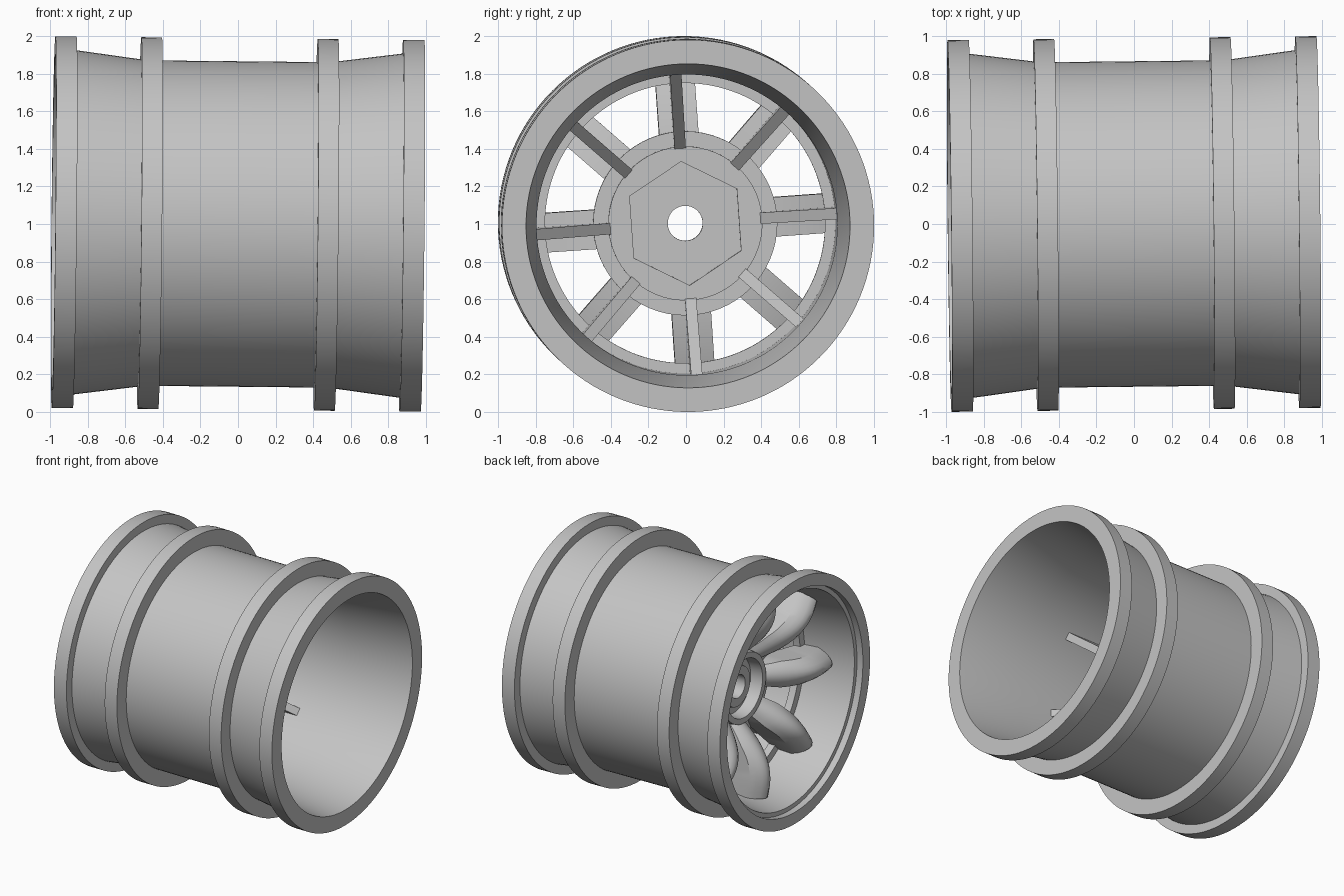
import bpy, bmesh, math
from mathutils import Matrix, Vector

if "Cube" in bpy.data.objects:
    bpy.data.objects.remove(bpy.data.objects["Cube"], do_unlink=True)

# Single plastic grey
GREY = (0.55, 0.55, 0.55, 1.0)
grey = bpy.data.materials.new("plain_grey")
grey.use_nodes = True
grey.diffuse_color = GREY
grey.node_tree.nodes["Principled BSDF"].inputs["Base Color"].default_value = GREY

# The wheel axis runs along x with a very slight lean
PLACE = (Matrix.Translation((0, 0, 1)) @ Matrix.Rotation(0.011, 4, 'Z')
         @ Matrix.Rotation(0.01, 4, 'Y'))
SPOKES = 8
START = math.radians(4)


def finish(name, bm, smooth=True):
    bmesh.ops.recalc_face_normals(bm, faces=bm.faces)
    bm.transform(PLACE)
    mesh = bpy.data.meshes.new(name)
    bm.to_mesh(mesh)
    bm.free()
    mesh.materials.append(grey)
    obj = bpy.data.objects.new(name, mesh)
    bpy.context.collection.objects.link(obj)
    if smooth:
        shade(obj)
    return obj


def shade(obj):
    bpy.ops.object.select_all(action='DESELECT')
    obj.select_set(True)
    bpy.context.view_layer.objects.active = obj
    bpy.ops.object.shade_smooth_by_angle(angle=math.radians(30))


def lathe(bm, profile, segments):
    """Closed (x, radius) profile turned around the x axis."""
    rings = []
    for i in range(segments):
        a = math.tau * i / segments
        rings.append([bm.verts.new((x, r * math.cos(a), r * math.sin(a)))
                      for x, r in profile])
    n = len(profile)
    for i in range(segments):
        here, nxt = rings[i], rings[(i + 1) % segments]
        for j in range(n):
            k = (j + 1) % n
            bm.faces.new((here[j], here[k], nxt[k], nxt[j]))


def spread(bm):
    """Copy one part built along +y to every spoke position."""
    base = bm.verts[:] + bm.edges[:] + bm.faces[:]
    bmesh.ops.rotate(bm, verts=bm.verts[:], matrix=Matrix.Rotation(START, 3, 'X'))
    for i in range(1, SPOKES):
        copy = bmesh.ops.duplicate(bm, geom=base)["geom"]
        bmesh.ops.rotate(bm, verts=[g for g in copy if isinstance(g, bmesh.types.BMVert)],
                         matrix=Matrix.Rotation(math.tau * i / SPOKES, 3, 'X'))


# Barrel with four outer flanges, coned ends and an inner shelf
F = 0.99
outer = [(-0.983, F), (-0.87, F), (-0.87, 0.917), (-0.525, 0.872), (-0.525, F),
         (-0.415, F), (-0.415, 0.867), (0.415, 0.867), (0.415, F),
         (0.525, F), (0.525, 0.872), (0.87, 0.917), (0.87, F), (0.983, F)]
inner = [(0.983, 0.862), (0.45, 0.8), (-0.46, 0.8), (-0.46, 0.745),
         (-0.52, 0.745), (-0.52, 0.805), (-0.93, 0.86), (-0.93, 0.895), (-0.983, 0.895)]
bm = bmesh.new()
lathe(bm, outer + inner, 128)
finish("rim_barrel", bm)

# Hub with a cupped front ring, collar and rear boss
hub_profile = [(-0.47, 0.093), (-0.47, 0.16), (-0.43, 0.17), (-0.43, 0.225),
               (-0.53, 0.235), (-0.53, 0.28), (-0.46, 0.29), (-0.42, 0.49),
               (-0.34, 0.49), (-0.34, 0.41), (-0.28, 0.41), (-0.28, 0.093)]
bm = bmesh.new()
lathe(bm, hub_profile, 64)
hub = finish("hub", bm, smooth=False)

# Hexagonal drive pocket in the back of the hub
bm = bmesh.new()
bmesh.ops.create_cone(bm, cap_ends=True, segments=6, radius1=0.33, radius2=0.33, depth=0.2)
bmesh.ops.rotate(bm, verts=bm.verts[:], matrix=Matrix.Rotation(math.pi / 2, 3, 'Y'))
top = max(bm.verts, key=lambda v: v.co.z).co
turn = math.radians(94) - math.atan2(top.z, top.y)
bmesh.ops.rotate(bm, verts=bm.verts[:], matrix=Matrix.Rotation(turn, 3, 'X'))
bmesh.ops.translate(bm, verts=bm.verts[:], vec=(-0.27, 0, 0))
cutter = finish("hex_cutter", bm, smooth=False)
cutter.hide_render = True
cut = hub.modifiers.new("hex_pocket", 'BOOLEAN')
cut.operation = 'DIFFERENCE'
cut.solver = 'EXACT'
cut.object = cutter
bpy.ops.object.select_all(action='DESELECT')
hub.select_set(True)
bpy.context.view_layer.objects.active = hub
bpy.ops.object.modifier_apply(modifier=cut.name)
bpy.data.objects.remove(cutter, do_unlink=True)
shade(hub)

# Petal spokes: domed front, flatter back
ROWS, COLS = 12, 8
HALF = 0.105


def petal_front(t, s):
    ridge = -0.51 - 0.25 * t - 0.11 * math.sin(math.pi * t)
    return ridge + 0.13 * s * s * (0.4 + 0.6 * t)


bm = bmesh.new()
front, back = [], []
for i in range(ROWS + 1):
    t = i / ROWS
    r = 0.27 + 0.55 * t
    half = HALF * min(1, 0.75 + t)
    front.append([])
    back.append([])
    for j in range(COLS + 1):
        s = 2 * j / COLS - 1
        front[-1].append(bm.verts.new((petal_front(t, s), r, half * s)))
        back[-1].append(bm.verts.new((-0.4 - 0.1 * t * t, r, half * s)))
for i in range(ROWS):
    for j in range(COLS):
        for g in (front, back):
            bm.faces.new((g[i][j], g[i][j + 1], g[i + 1][j + 1], g[i + 1][j]))
    for j in (0, COLS):
        bm.faces.new((front[i][j], front[i + 1][j], back[i + 1][j], back[i][j]))
for i in (0, ROWS):
    for j in range(COLS):
        bm.faces.new((front[i][j], front[i][j + 1], back[i][j + 1], back[i][j]))
spread(bm)
finish("petal_spokes", bm)

# Triangular ribs bracing the spokes from behind
rib_outline = [(-0.28, 0.4), (0.14, 0.803), (-0.5, 0.803), (-0.42, 0.4)]
bm = bmesh.new()
face = bm.faces.new([bm.verts.new((x, r, -0.03)) for x, r in rib_outline])
side = bmesh.ops.extrude_face_region(bm, geom=[face])["geom"]
bmesh.ops.translate(bm, vec=Vector((0, 0, 0.06)),
                    verts=[g for g in side if isinstance(g, bmesh.types.BMVert)])
spread(bm)
finish("bracing_ribs", bm, smooth=False)
